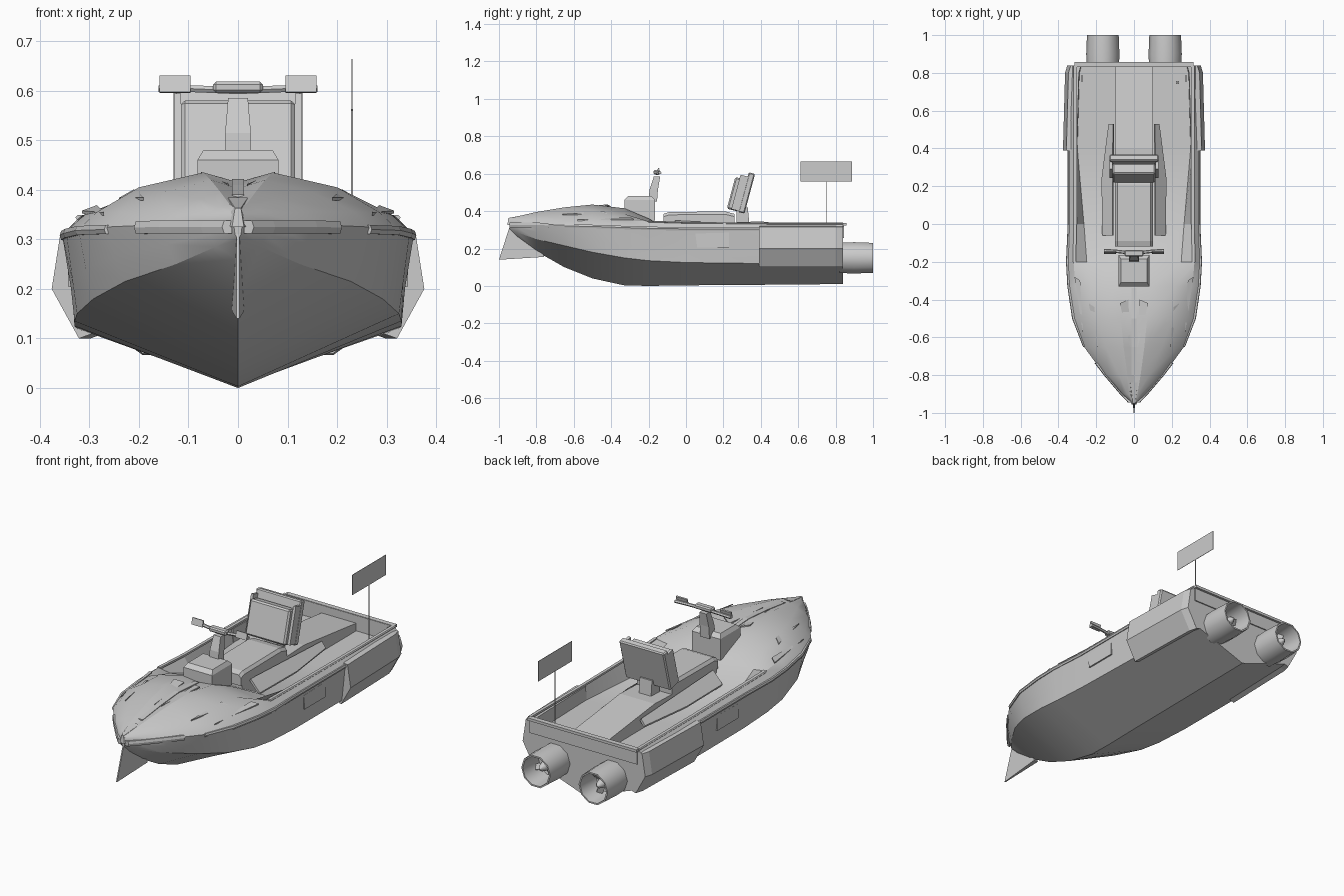
import bpy, bmesh, math
from mathutils import Vector, Matrix


def finish(bm, name, mirror=False, angle=None):
    bmesh.ops.recalc_face_normals(bm, faces=bm.faces)
    me = bpy.data.meshes.new(name)
    bm.to_mesh(me)
    bm.free()
    ob = bpy.data.objects.new(name, me)
    bpy.context.collection.objects.link(ob)
    if mirror:
        ob.modifiers.new("mirror", 'MIRROR').use_mirror_merge = False
    if angle:
        bpy.context.view_layer.objects.active = ob
        bpy.ops.object.select_all(action='DESELECT')
        ob.select_set(True)
        bpy.ops.object.shade_smooth_by_angle(angle=math.radians(angle))
    return ob


def loft(name, rings, mirror=False, angle=None, caps=True):
    """Skin closed rings of equal point count."""
    bm = bmesh.new()
    vs = [[bm.verts.new(p) for p in r] for r in rings]
    n = len(rings[0])
    for a, b in zip(vs, vs[1:]):
        for i in range(n):
            j = (i + 1) % n
            bm.faces.new((a[i], a[j], b[j], b[i]))
    if caps:
        bm.faces.new(vs[0])
        bm.faces.new(vs[-1])
    return finish(bm, name, mirror, angle)


def side_prism(name, prof, x0, x1, mirror=False):
    """Extrude a (y, z) profile from x0 to x1."""
    return loft(name, [[(x, y, z) for y, z in prof] for x in (x0, x1)], mirror)


def box(name, c, s, tilt=0, bevel=0, mirror=False, rot=None):
    bm = bmesh.new()
    m = Matrix.Translation(c) @ (rot or Matrix.Rotation(math.radians(tilt), 4, 'X'))
    bmesh.ops.create_cube(bm, size=1, matrix=m @ Matrix.Diagonal((*s, 1)))
    if bevel:
        bmesh.ops.bevel(bm, geom=bm.edges[:], offset=bevel, segments=1, affect='EDGES')
    return finish(bm, name, mirror)


def lathe(name, prof, cx, cz, sides):
    """Turn an (r, y) profile about an axis along y, mirrored."""
    rings = [[(cx + r * math.cos(2 * math.pi * k / sides), y,
               cz + r * math.sin(2 * math.pi * k / sides)) for k in range(sides)]
             for r, y in prof]
    return loft(name, rings, True, 50)


def rail(name, path, w, h):
    """Strip of w x h section following a path on the +x side, mirrored."""
    return loft(name, [[(x + w * a, y, z + h * b) for a, b in
                        ((-1, -.5), (.6, -.5), (1, 0), (.6, .5), (-1, .5))]
                       for x, y, z in path], True)


# hull and deck: y, keel z, chine, knuckle, gunwale, rim, inner deck, crest, centre z
F = .255
S = [
    (.84, .01, (.31, .12), (.325, .22), (.33, .31), (.315, .335), (.305, F), (.1, F), F),
    (.40, .006, (.325, .12), (.335, .21), (.345, .31), (.315, .335), (.30, F), (.1, F), F),
    (.00, .003, (.33, .125), (.335, .20), (.345, .31), (.315, .34), (.265, F), (.1, F), F),
    (-.20, .0, (.33, .135), (.337, .20), (.355, .31), (.32, .345), (.25, .335), (.1, .36), .36),
    (-.33, .003, (.325, .15), (.333, .21), (.347, .315), (.31, .35), (.22, .385), (.09, .415), .405),
    (-.50, .04, (.292, .18), (.307, .24), (.322, .32), (.285, .355), (.20, .405), (.07, .435), .415),
    (-.65, .10, (.228, .215), (.248, .265), (.265, .325), (.235, .355), (.15, .395), (.055, .42), .403),
    (-.80, .185, (.125, .25), (.143, .29), (.155, .33), (.135, .355), (.08, .382), (.035, .395), .385),
    (-.90, .26, (.045, .285), (.057, .31), (.065, .335), (.055, .352), (.035, .365), (.018, .372), .368),
    (-.945, .30, (.006, .31), (.008, .325), (.012, .335), (.01, .35), (.007, .36), (.004, .362), .362),
]
rings = []
for y, k, *mid, c in S:
    rings.append([(0, y, k)] + [(x, y, z) for x, z in mid] + [(0, y, c)]
                 + [(-x, y, z) for x, z in reversed(mid)])
loft("hull", rings, angle=28)
box("transom_wall", (0, .838, .295), (.62, .016, .08))
box("transom_rim", (0, .845, .33), (.63, .026, .014))

# bow blade, thin edge in front
loft("bow_blade", [[(-.012, -.76, .155), (.012, -.76, .155), (.003, -1, .14), (-.003, -1, .14)],
                   [(-.008, -.80, .27), (.008, -.80, .27), (.003, -.945, .31), (-.003, -.945, .31)]])
loft("bow_cap", [[(-.012, -.955, .325), (.012, -.955, .325), (.05, -.87, .33), (-.05, -.87, .33)],
                 [(-.006, -.95, .363), (.006, -.95, .363), (.02, -.84, .384), (-.02, -.84, .384)]])

# side pods
pod = [(.30, .325), (.355, .315), (.373, .20), (.318, .10), (.29, .11)]
loft("side_pod", [[(x + d, y, z) for x, z in pod]
                  for y, d in ((.39, .003), (.80, -.008), (.84, -.02))], True)

# rub rails, bow light strips, side panels
rail("rub_rail", [(.343, .39, .305), (.343, 0, .305), (.352, -.2, .308), (.345, -.33, .312),
                  (.32, -.5, .318), (.262, -.65, .32)], .008, .018)
rail("bow_light", [(.20, -.735, .324), (.15, -.80, .325), (.065, -.90, .325), (.022, -.945, .325)], .01, .026)
rail("gunwale_cap", [(.313, .84, .333), (.313, .4, .333), (.313, 0, .337), (.318, -.2, .344)], .01, .01)
side_prism("side_panel", [(.06, .205), (.23, .205), (.23, .285), (.05, .28)], .32, .343, True)

# hood creases
for n, pts in (("hood_fin", [(.018, -.66, .405), (.075, -.42, .43), (.03, -.40, .418)]),
               ("hood_vent", [(.19, -.66, .378), (.24, -.42, .378), (.21, -.44, .395)]),
               ("shoulder_vent", [(.27, -.58, .348), (.315, -.28, .352), (.285, -.30, .363)])):
    loft(n, [pts, [(x, y, z + .006) for x, y, z in pts]], True)
side_prism("hood_spine", [(-.80, .38), (-.65, .40), (-.5, .412), (-.34, .40),
                          (-.34, .412), (-.5, .422), (-.65, .41), (-.80, .391)], -.012, .012)

# seat, rear ramp, foot panels
loft("seat", [[(-.10, y, .33), (.10, y, .33), (.10, y, z - .015), (.088, y, z), (-.088, y, z), (-.10, y, z - .015)]
              for y, z in ((-.12, .385), (-.09, .395), (.21, .398), (.26, .385))])
side_prism("seat_plinth", [(-.11, .25), (.34, .25), (.34, .33), (-.11, .33)], -.10, .10)
side_prism("rear_ramp", [(.26, .25), (.83, .25), (.83, .295), (.40, .345), (.26, .34)], -.10, .10)
fp = [(.115, -.06, .35), (.168, -.06, .29), (.172, .24, .29), (.135, .53, .29), (.112, .53, .32)]
loft("foot_panel", [fp, [(x - .006, y, z - .012) for x, y, z in fp]], True)

# backrest leaning back
box("backrest_cushion", (0, .27, .49), (.23, .06, .175), -15, .008)
box("backrest_shell", (0, .324, .497), (.26, .035, .22), -15, .006)
box("backrest_side", (.122, .296, .495), (.014, .06, .19), -15, mirror=True)
side_prism("backrest_bracket", [(.27, .32), (.34, .32), (.33, .42), (.27, .42)], -.035, .035)

# steering console and column
loft("console", [[(sx * w, y, z) for sx, y in ((-1, f), (1, f), (1, b), (-1, b))]
                 for w, f, b, z in ((.082, -.33, -.165, .35), (.082, -.33, -.165, .46), (.070, -.31, -.185, .48))])
loft("steering_column", [[(sx * w, y, z) for sx, y in ((-1, f), (1, f), (1, b), (-1, b))]
                         for w, f, b, z in ((.027, -.20, -.155, .45), (.026, -.195, -.15, .515),
                                            (.02, -.172, -.138, .585))])

# handlebar with grips and end plates
box("handlebar_clamp", (0, -.155, .607), (.10, .035, .024), 0, .006)
loft("handlebar", [[(x, y + .009 * math.cos(a), z + .008 * math.sin(a))
                    for a in (i * math.pi / 3 for i in range(6))]
                   for x, y, z in ((-.16, -.14, .604), (-.09, -.145, .604), (0, -.155, .60),
                                   (.09, -.145, .604), (.16, -.14, .604))], angle=40)
box("handlebar_plate", (.127, -.15, .613), (.063, .008, .034), -15, mirror=True)

# jet nozzles with hub and blades
lathe("jet_nozzle", [(.085, .82), (.088, .90), (.084, 1.0), (.076, 1.0), (.068, .88), (.03, .87)], .165, .15, 10)
lathe("jet_hub", [(.026, .86), (.026, .92), (.018, .95), (.004, .97)], .165, .15, 8)
for i in range(4):
    a = i * math.pi / 2 + .4
    r = Matrix.Rotation(a, 4, 'Y') @ Matrix.Rotation(.6, 4, 'X')
    p = Vector((.165, .91, .15)) + Matrix.Rotation(a, 3, 'Y') @ Vector((.042, 0, 0))
    box("jet_blade", p, (.05, .006, .03), mirror=True, rot=r)

# flag, pole, stern cleats
box("flag_pole", (.23, .75, .408), (.004, .004, .31))
box("flag_pole_foot", (.23, .75, .262), (.016, .016, .014))
box("flag", (.23, .75, .612), (.002, .275, .105))
box("stern_cleat", (.275, .77, .262), (.012, .03, .014), mirror=True)
